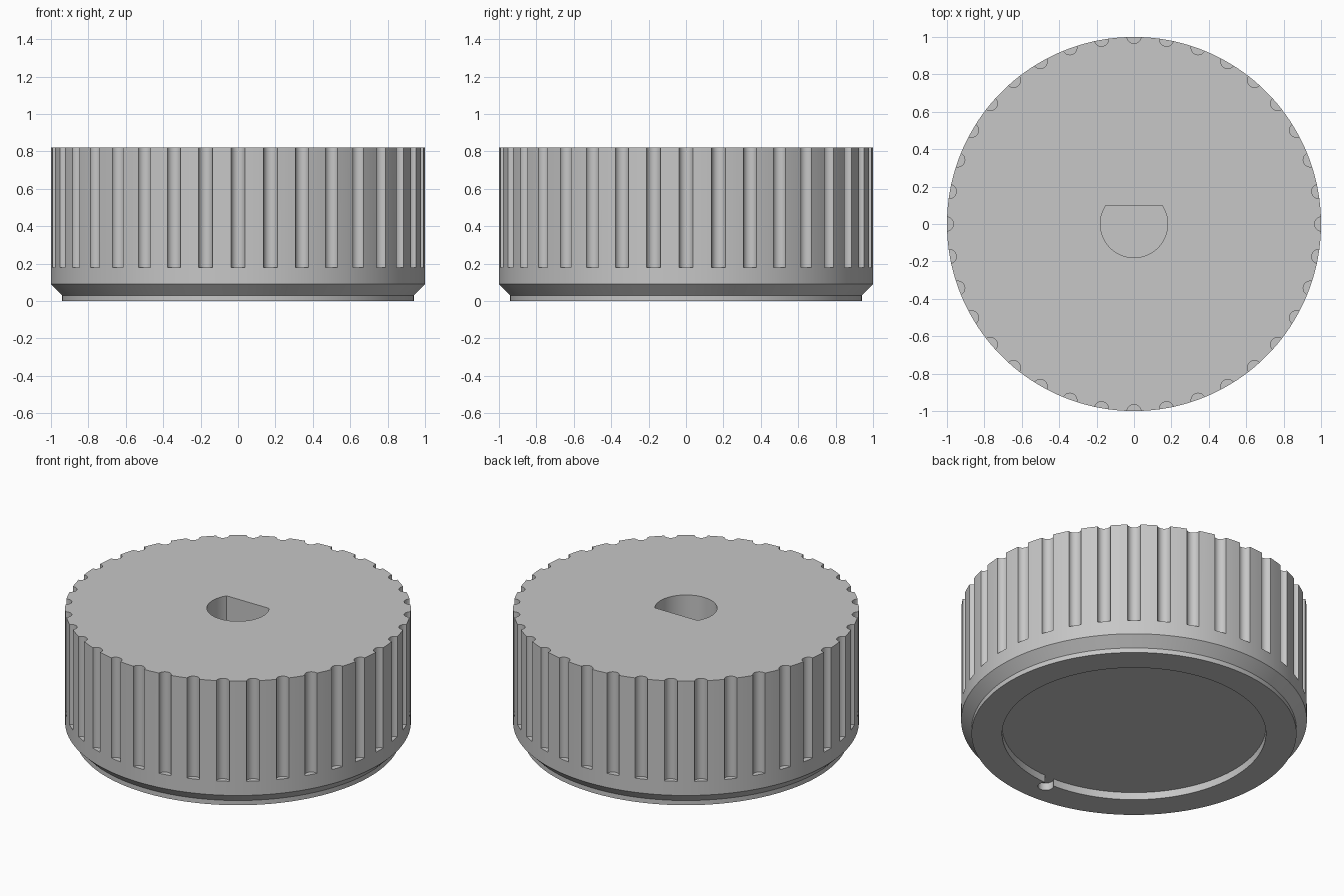
import bpy, bmesh, math
from mathutils import Matrix

cube = bpy.data.objects.get("Cube")
if cube:
    bpy.data.objects.remove(cube, do_unlink=True)

HEIGHT, FLUTES = 0.82, 36

grey = bpy.data.materials.new("plain grey")
grey.use_nodes = True
grey.diffuse_color = (0.57, 0.57, 0.57, 1)
grey.node_tree.nodes["Principled BSDF"].inputs["Base Color"].default_value = grey.diffuse_color


def add_object(name, bm):
    bmesh.ops.recalc_face_normals(bm, faces=bm.faces)
    mesh = bpy.data.meshes.new(name)
    bm.to_mesh(mesh)
    bm.free()
    mesh.materials.append(grey)
    obj = bpy.data.objects.new(name, mesh)
    bpy.context.collection.objects.link(obj)
    return obj


def prism(bm, outline, z0, z1):
    """Extrude a closed 2D outline between two heights."""
    low = [bm.verts.new((x, y, z0)) for x, y in outline]
    high = [bm.verts.new((x, y, z1)) for x, y in outline]
    bm.faces.new(low[::-1])
    bm.faces.new(high)
    for i in range(len(low)):
        j = (i + 1) % len(low)
        bm.faces.new((low[i], low[j], high[j], high[i]))


def arc(radius, count, start=0.0, end=math.tau, cx=0.0, cy=0.0):
    return [(cx + radius * math.cos(start + (end - start) * i / count),
             cy + radius * math.sin(start + (end - start) * i / count)) for i in range(count)]


def cut(body, name, pieces):
    """Subtract a set of prisms from the body and drop the cutter."""
    bm = bmesh.new()
    for outline, z0, z1 in pieces:
        prism(bm, outline, z0, z1)
    cutter = add_object(name, bm)
    cutter.hide_render = True
    mod = body.modifiers.new(name, 'BOOLEAN')
    mod.operation, mod.solver, mod.object = 'DIFFERENCE', 'EXACT', cutter
    bpy.ops.object.modifier_apply(modifier=mod.name)
    bpy.data.objects.remove(cutter, do_unlink=True)


# Knob body: turned profile with a chamfer and a short foot
bm = bmesh.new()
rings = []
for r, z in ((0.94, 0), (0.94, 0.03), (1, 0.09), (1, HEIGHT)):
    rings.append([bm.verts.new((x, y, z)) for x, y in arc(r, 180)])
for a, b in zip(rings, rings[1:]):
    for i in range(len(a)):
        j = (i + 1) % len(a)
        bm.faces.new((a[i], a[j], b[j], b[i]))
bm.faces.new(rings[0][::-1])
bm.faces.new(rings[-1])
knob = add_object("knob", bm)
bpy.context.view_layer.objects.active = knob
knob.select_set(True)

# Grip flutes around the side
flutes = []
for k in range(FLUTES):
    a = math.tau * k / FLUTES
    flutes.append((arc(0.038, 24, a, a + math.tau, 1.003 * math.cos(a), 1.003 * math.sin(a)),
                   0.18, HEIGHT + 0.1))
cut(knob, "flute_cutter", flutes)

# D-shaped shaft hole, flat towards the back
flat = math.asin(0.1 / 0.18)
d_outline = arc(0.18, 48, math.pi - flat, math.tau + flat)
d_outline.append((0.18 * math.cos(flat), 0.1))
cut(knob, "shaft_hole_cutter", [(d_outline, 0.25, HEIGHT + 0.1)])

# Shallow underside recess with a small round notch in its rim
cut(knob, "recess_cutter", [(arc(0.763, 144), -0.1, 0.047)])
cut(knob, "notch_cutter", [(arc(0.045, 32, cy=-0.795), -0.1, 0.047)])

bpy.ops.object.shade_smooth_by_angle(angle=math.radians(25))
